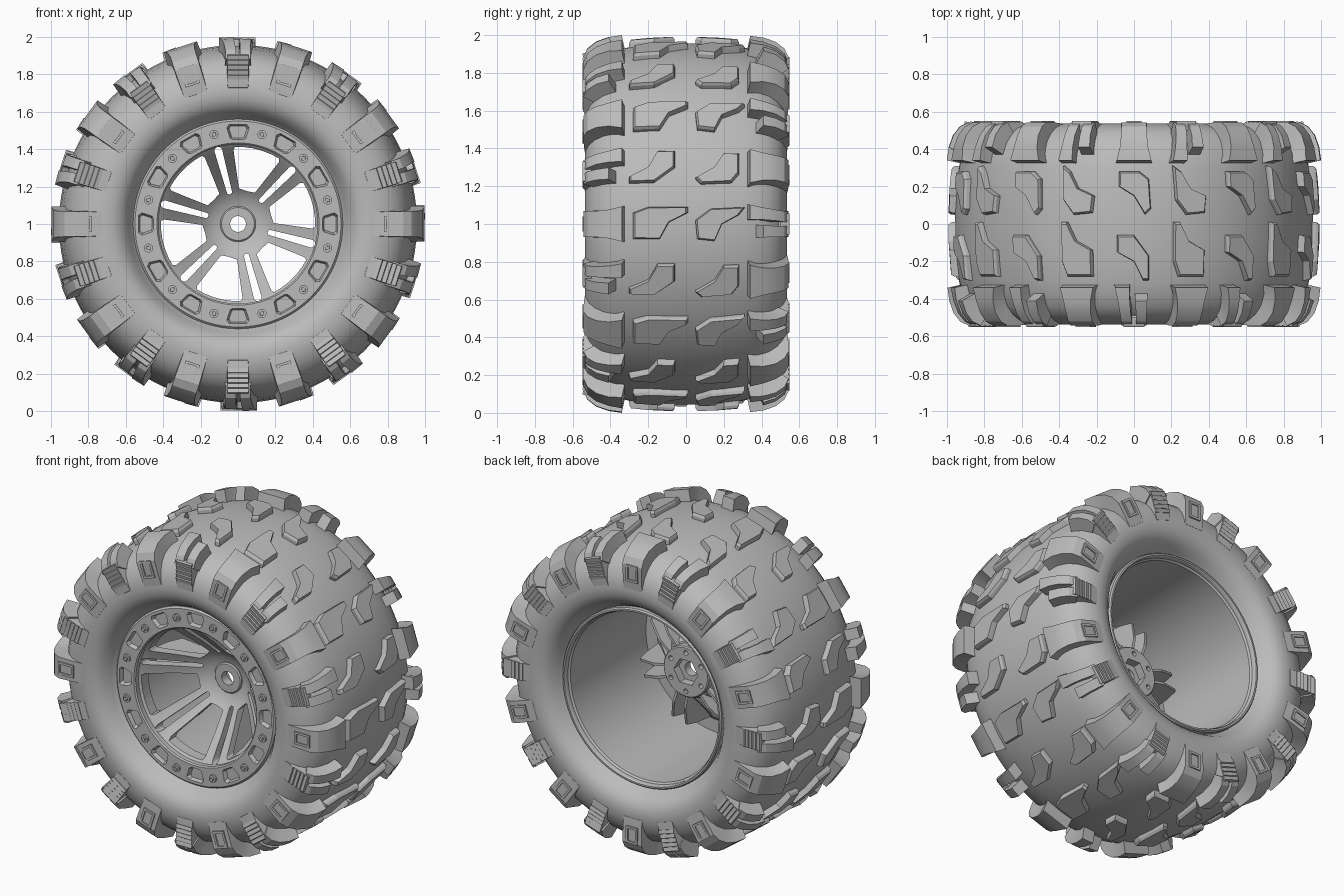
import bpy, bmesh
from math import cos, sin, pi, radians, asin

if "Cube" in bpy.data.objects:
    bpy.data.objects.remove(bpy.data.objects["Cube"])

grey = bpy.data.materials.new("plain grey")
grey.use_nodes = True
grey.diffuse_color = (0.5, 0.5, 0.5, 1)
grey.node_tree.nodes["Principled BSDF"].inputs["Base Color"].default_value = (0.5, 0.5, 0.5, 1)
AXLE = 1.0


def polar(r, a, y):
    """Point at radius r and angle a around the axle, y along it."""
    return (r * cos(a), y, AXLE + r * sin(a))


def local(u, v, a, y):
    """Point u outward and v sideways from the axle, in direction a."""
    return (u * cos(a) - v * sin(a), y, AXLE + u * sin(a) + v * cos(a))


def loft(bm, rings, cyclic=False):
    """Bridge equal rings of points, capped at the ends or joined in a loop."""
    rows = [[bm.verts.new(p) for p in ring] for ring in rings]
    n = len(rows[0])
    pairs = list(zip(rows, rows[1:])) + ([(rows[-1], rows[0])] if cyclic else [])
    for a, b in pairs:
        for i in range(n):
            j = (i + 1) % n
            bm.faces.new((a[i], a[j], b[j], b[i]))
    if not cyclic:
        bm.faces.new(rows[0])
        bm.faces.new(rows[-1][::-1])


def finish(bm, name, angle=32):
    bmesh.ops.recalc_face_normals(bm, faces=bm.faces)
    mesh = bpy.data.meshes.new(name)
    bm.to_mesh(mesh)
    bm.free()
    mesh.materials.append(grey)
    ob = bpy.data.objects.new(name, mesh)
    bpy.context.collection.objects.link(ob)
    smooth(ob, angle)
    return ob


def activate(ob):
    bpy.ops.object.select_all(action='DESELECT')
    ob.select_set(True)
    bpy.context.view_layer.objects.active = ob


def smooth(ob, angle):
    activate(ob)
    bpy.ops.object.shade_smooth_by_angle(angle=radians(angle))


def revolve(name, profile, steps=120):
    bm = bmesh.new()
    loft(bm, [[polar(r, 2 * pi * k / steps, y) for r, y in profile] for k in range(steps)], True)
    return finish(bm, name)


def cut(ob, bm):
    cutter = finish(bm, "cutter")
    cutter.hide_render = True
    mod = ob.modifiers.new("cut", 'BOOLEAN')
    mod.operation = 'DIFFERENCE'
    mod.solver = 'EXACT'
    mod.object = cutter
    activate(ob)
    bpy.ops.object.modifier_apply(modifier=mod.name)
    bpy.data.objects.remove(cutter)
    smooth(ob, 32)


def disc(bm, r, u, a, y0, y1, n=16, taper=1.0):
    """Round or hexagonal peg parallel to the axle."""
    loft(bm, [[local(u + s * cos(2 * pi * k / n), s * sin(2 * pi * k / n), a, y) for k in range(n)]
              for s, y in ((r, y0), (r * taper, y1))])


# Tyre carcass
half = [(0.545, 0.40), (0.562, 0.415), (0.58, 0.45), (0.605, 0.49), (0.635, 0.517), (0.67, 0.531),
        (0.71, 0.536), (0.76, 0.53), (0.81, 0.513), (0.855, 0.483), (0.89, 0.44), (0.917, 0.38),
        (0.936, 0.30), (0.949, 0.19), (0.956, 0.08)]
revolve("tyre_carcass", [(r, -y) for r, y in half] + half[::-1])

# Centre tread blocks: two outlines per row, alternating between rows
row_a = [[(-.30, -.08), (-.17, -.08), (-.06, 0), (-.06, .09), (-.15, .09), (-.2, 0), (-.3, -.05)],
         [(.05, -.06), (.08, -.09), (.24, -.08), (.28, -.03), (.28, .08), (.2, .08), (.15, 0)]]
row_b = [[(-.28, .06), (-.2, .09), (.01, .09), (.01, .06), (-.09, .01), (-.14, -.08), (-.28, -.08)],
         [(.05, .02), (.13, .08), (.31, .09), (.28, .05), (.19, 0), (.15, -.09), (.06, -.08)]]
bm = bmesh.new()
for k in range(20):
    for shape in (row_a if k % 2 else row_b):
        cy = sum(p[0] for p in shape) / len(shape)
        ct = sum(p[1] for p in shape) / len(shape)
        rings = []
        for scale, base in ((1.02, 0.92), (1.0, 0.977), (0.92, 0.992)):
            pts = [(cy + (y - cy) * scale, ct + (t - ct) * scale) for y, t in shape]
            rings.append([polar(base - 0.18 * y * y, k * pi / 10 + t / 0.97, y) for y, t in pts])
        loft(bm, rings)
finish(bm, "centre_tread_blocks", 15)

# Shoulder blocks: outer radius, outer y, inner radius, inner y, half width
path = [(0.73, 0.535, 0.72, 0.50, 0.064), (0.80, 0.541, 0.77, 0.49, 0.066),
        (0.885, 0.543, 0.83, 0.46, 0.068), (0.93, 0.522, 0.86, 0.43, 0.068),
        (0.967, 0.475, 0.88, 0.40, 0.069), (0.99, 0.41, 0.90, 0.36, 0.076),
        (1.0, 0.34, 0.91, 0.32, 0.093)]


def shoulder(bm, a, side, stations, offset=0, width=1.0, flare=0):
    rings = []
    for i, (ro, yo, ri, yi, hw) in enumerate(stations):
        mid = offset + flare * max(0, i - 1)
        w = hw * width
        rings.append([polar(ri, a + (mid - w * 1.05) / ri, side * yi), polar(ro, a + (mid - w) / ro, side * yo),
                      polar(ro, a + (mid + w) / ro, side * yo), polar(ri, a + (mid + w * 1.05) / ri, side * yi)])
    loft(bm, rings)


plain, split, frames, ribs = (bmesh.new() for _ in range(4))
for side in (-1, 1):
    for k in range(20):
        a = k * pi / 10
        if (k % 2 == 0) == (side < 0):
            shoulder(plain, a, side, path)
            # Raised rectangular frame on the sidewall
            corners = [(-1, -1), (1, -1), (1, 1), (-1, 1)]
            loft(frames, [[local(0.832 + cu * (0.053 - d), cv * (0.04 - d), a, side * y)
                           for d, y in ((0, 0.53), (0, 0.549), (0.014, 0.549), (0.014, 0.53))]
                          for cu, cv in corners], True)
        else:
            # Solid foot that forks into a long and a short prong
            shoulder(split, a, side, path[:3], 0, 0.85)
            shoulder(split, a, side, path[2:], 0.039, 0.42, 0.008)
            shoulder(split, a, side, path[2:-1], -0.039, 0.42)
            # Stack of ribs on the sidewall
            for j in range(5):
                u = 0.772 + 0.027 * j
                loft(ribs, [[local(u + du, v, a, side * y) for du, y in
                             ((0, 0.50), (0, 0.543), (0.021, 0.549), (0.025, 0.542), (0.025, 0.50))]
                            for v in (-0.055, 0.055)])
finish(plain, "plain_shoulder_blocks", 25)
finish(split, "split_shoulder_blocks", 25)
finish(frames, "sidewall_frames")
finish(ribs, "sidewall_ribs", 10)

# Rim barrel with a rear lip
revolve("rim_barrel", [(0.56, -0.40), (0.56, 0.44), (0.553, 0.45), (0.543, 0.45), (0.537, 0.44),
                       (0.537, 0.42), (0.527, 0.41), (0.52, -0.35), (0.52, -0.40)])

# Front clamp ring with twelve pockets
ring = revolve("clamp_ring", [(0.425, -0.422), (0.433, -0.43), (0.55, -0.43), (0.56, -0.42),
                              (0.56, -0.385), (0.425, -0.385)])
pocket = [(0.455, -0.045), (0.447, -0.03), (0.447, 0.03), (0.455, 0.045),
          (0.515, 0.064), (0.535, 0.05), (0.535, -0.05), (0.515, -0.064)]
bm = bmesh.new()
for k in range(12):
    loft(bm, [[local(0.493 + (u - 0.493) * s, v * s, k * pi / 6, y) for u, v in pocket]
              for s, y in ((1.08, -0.45), (0.75, -0.405))])
cut(ring, bm)

# Bolts
bm = bmesh.new()
for k in range(12):
    a = (k + 0.5) * pi / 6
    disc(bm, 0.024, 0.495, a, -0.42, -0.442)
    disc(bm, 0.014, 0.495, a, -0.43, -0.455, 6, 0.85)
finish(bm, "clamp_bolts")

# Dished spokes: a cone cut by six windows and six slots
dish = revolve("dished_spokes", [(0.085, -0.09), (0.13, -0.10), (0.18, -0.135), (0.28, -0.235), (0.37, -0.335),
                                 (0.415, -0.385), (0.44, -0.405), (0.53, -0.405), (0.53, -0.34), (0.44, -0.34),
                                 (0.36, -0.26), (0.26, -0.155), (0.17, -0.05), (0.085, -0.03)])
pair_angles = [radians(45 + 60 * k) for k in range(6)]
bm = bmesh.new()
for a in pair_angles:
    inner, outer = pi / 6 - asin(0.054 / 0.19), pi / 6 - asin(0.082 / 0.41)
    window = [(0.19, -inner), (0.182, 0), (0.19, inner), (0.395, outer)]
    window += [(0.412, outer * f) for f in (0.93, 0.6, 0.2, -0.2, -0.6, -0.93)] + [(0.395, -outer)]
    loft(bm, [[polar(r, a + pi / 6 + t, y) for r, t in window] for y in (-0.6, 0.1)])
    arc = [k * pi / 8 - pi / 2 for k in range(9)]
    slot = [(0.405 + 0.021 * cos(t), 0.021 * sin(t)) for t in arc]
    slot += [(0.178 - 0.014 * cos(t), -0.014 * sin(t)) for t in arc]
    loft(bm, [[local(u, v, a, y) for u, v in slot] for y in (-0.6, 0.1)])
cut(dish, bm)

# Stiffening fins behind each spoke
fin = [(0.12, -0.08), (0.12, -0.02), (0.24, -0.02), (0.37, -0.07), (0.40, -0.18), (0.42, -0.36), (0.26, -0.19)]
bm = bmesh.new()
for a in pair_angles:
    for s in (-1, 1):
        loft(bm, [[local(u, s * (0.036 + 0.07 * (u - 0.17) + d), a, y) for u, y in fin] for d in (-0.008, 0.008)])
finish(bm, "spoke_fins", 20)

# Hub with axle bore, rear hexagon recess and six holes
hub = revolve("hub", [(0.042, -0.105), (0.088, -0.105), (0.095, -0.098), (0.095, -0.08), (0.16, -0.06),
                      (0.16, -0.005), (0.153, 0.002), (0.042, 0.002)], 48)
bm = bmesh.new()
disc(bm, 0.085, 0, 0, -0.05, 0.1, 6)
for k in range(6):
    disc(bm, 0.015, 0.122, (k + 0.5) * pi / 3, -0.04, 0.1, 12)
cut(hub, bm)
